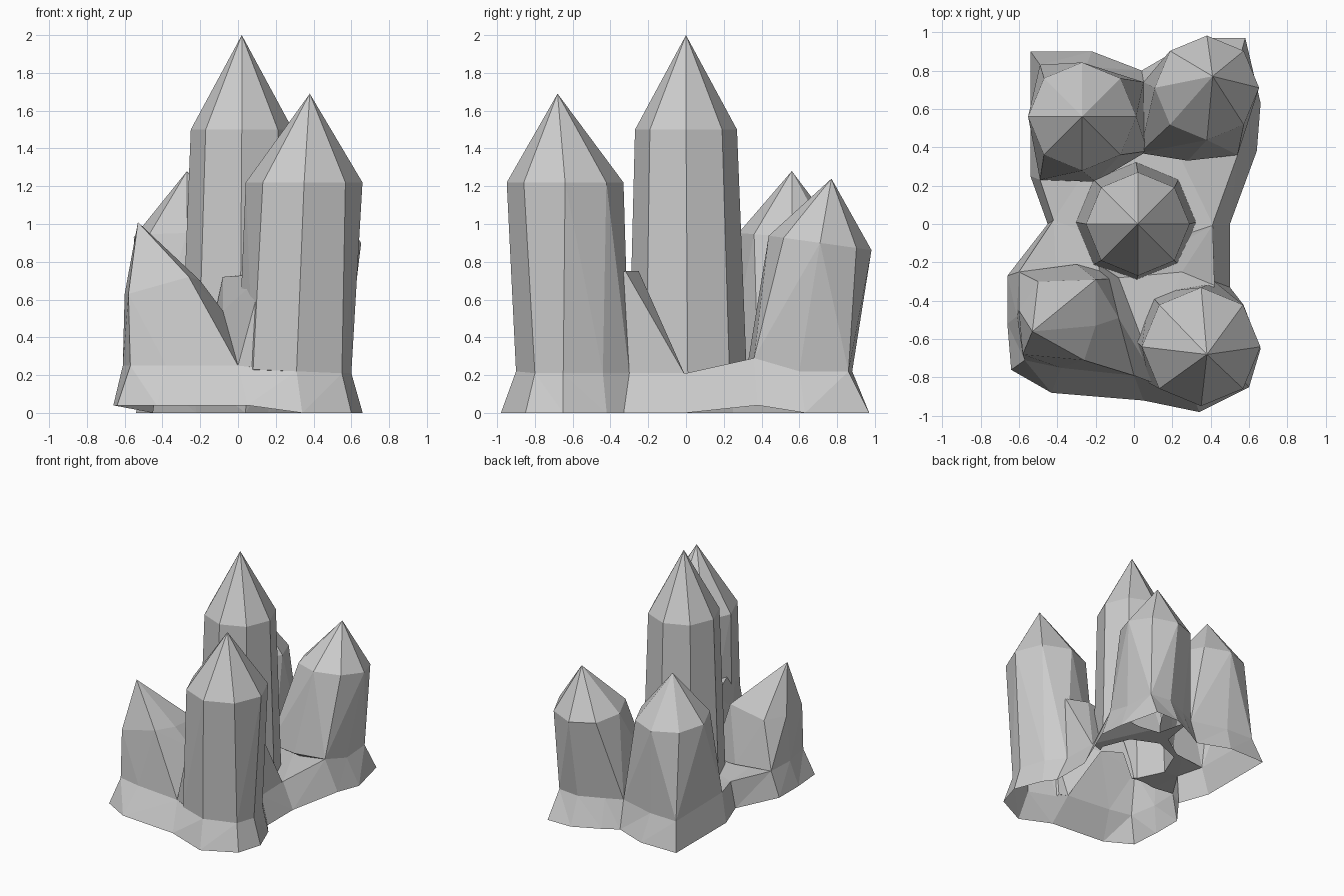
import bpy, bmesh
from math import sin, cos, tau

if "Cube" in bpy.data.objects:
    bpy.data.objects.remove(bpy.data.objects["Cube"])


def finish(name, bm):
    bmesh.ops.recalc_face_normals(bm, faces=bm.faces[:])
    me = bpy.data.meshes.new(name)
    bm.to_mesh(me)
    bm.free()
    ob = bpy.data.objects.new(name, me)
    bpy.context.collection.objects.link(ob)
    return ob


def hull(name, pts):
    bm = bmesh.new()
    verts = [bm.verts.new(p) for p in pts]
    r = bmesh.ops.convex_hull(bm, input=verts)
    junk = {g for g in r["geom_interior"] + r["geom_unused"] if isinstance(g, bmesh.types.BMVert)}
    if junk:
        bmesh.ops.delete(bm, geom=list(junk), context="VERTS")
    bmesh.ops.dissolve_limit(bm, angle_limit=0.005, verts=bm.verts[:], edges=bm.edges[:])
    return finish(name, bm)


def ring(c, r, slope=0.0):
    """Octagon of points, tilted along y by slope."""
    return [(c[0] + r * cos(tau * i / 8), c[1] + r * sin(tau * i / 8),
             c[2] + slope * r * sin(tau * i / 8)) for i in range(8)]


# flared rock skirt: lower rim and upper rim
low = [(.34, -.98, 0), (.6, -.85, 0), (.66, -.65, 0), (.57, -.42, 0), (.5, -.33, 0),
       (.5, 0, 0), (.64, .38, .04), (.66, .63, 0), (.58, .97, 0), (.37, .97, 0),
       (.16, .87, 0), (.04, .80, 0), (-.22, .90, 0), (-.54, .90, 0), (-.54, .25, 0),
       (-.45, 0, 0), (-.66, -.27, .04), (-.66, -.52, .04), (-.64, -.76, .04),
       (-.43, -.88, .04), (.05, -.92, .04)]
high = [(.31, -.9, .22), (.55, -.8, .21), (.6, -.65, .21), (.53, -.44, .21), (.42, -.3, .21),
        (.41, 0, .21), (.54, .36, .29), (.57, .6, .22), (.55, .86, .22), (.37, .88, .22),
        (.18, .8, .22), (.05, .74, .22), (-.25, .82, .22), (-.49, .83, .22), (-.49, .23, .23),
        (-.42, .02, .22), (-.6, -.25, .25), (-.61, -.48, .25), (-.57, -.71, .25),
        (-.38, -.75, .25), (0, -.79, .25)]
bm = bmesh.new()
a = [bm.verts.new(p) for p in low]
b = [bm.verts.new(p) for p in high]
n = len(a)
for i in range(n):
    j = (i + 1) % n
    bm.faces.new((a[i], a[j], b[j], b[i]))
bm.faces.new(b)
bm.faces.new(a[::-1])
bmesh.ops.triangulate(bm, faces=bm.faces[:])
cluster = finish("crystal_cluster", bm)

# the upright crystals: tip, shoulder octagon, foot on the skirt rim, buried root
parts = [
    hull("centre_crystal", [(.02, 0, 2)] + ring((.02, 0, 1.5), .27) + ring((.01, .01, .12), .315)),
    hull("front_right_crystal", [(.38, -.68, 1.69)] + ring((.35, -.64, 1.22), .309)
         + high[0:5] + [(.08, -.83, .23), (0, -.6, .24), (.08, -.36, .23), (.3, -.6, .1)]),
    hull("back_right_crystal", [(.41, .77, 1.24)] + ring((.38, .71, .9), .272, -.14)
         + high[6:12] + [(.28, .33, .28), (.03, .37, .28), (.3, .6, .1)]),
    hull("back_left_crystal", [(-.27, .56, 1.28)] + ring((-.27, .56, .93), .282, -.08)
         + high[11:15] + [(-.2, .22, .25), (.07, .38, .26), (-.2, .5, .1)]),
]

# the leaning front left crystal
parts.append(hull("front_left_crystal", [
    (-.53, -.56, 1.01), (-.6, -.45, .63), (-.58, -.68, .63), (-.26, -.71, .72),
    (-.2, -.53, .7), (-.08, -.49, .54), (-.2, -.29, .68), (-.5, -.3, .62),
    (-.3, -.21, .24), (-.05, -.28, .2), (-.3, -.5, .1)] + high[16:21]))

# rock bridge joining the front crystals to the centre one
parts.append(hull("rock_bridge", [
    (-.08, -.49, .54), (.06, -.65, .73), (.13, -.84, .73), (-.08, -.28, .72), (.25, -.25, .75),
    (.42, -.32, .75), (0, -.79, .25), (.41, -.005, .2), (.42, -.3, .2),
    (-.2, -.2, .16), (.3, -.88, .22), (.2, -.4, .1)]))

# fuse everything into one shell
for p in parts:
    m = cluster.modifiers.new("join", "BOOLEAN")
    m.operation = "UNION"
    m.solver = "EXACT"
    m.object = p
    bpy.context.view_layer.objects.active = cluster
    bpy.ops.object.modifier_apply(modifier=m.name)
    bpy.data.objects.remove(p)

# open underside
bm = bmesh.new()
bm.from_mesh(cluster.data)
bm.normal_update()
under = [f for f in bm.faces if f.normal.z < -.5 and f.calc_center_median().z < .08]
bmesh.ops.delete(bm, geom=under, context="FACES")
bm.to_mesh(cluster.data)
bm.free()
